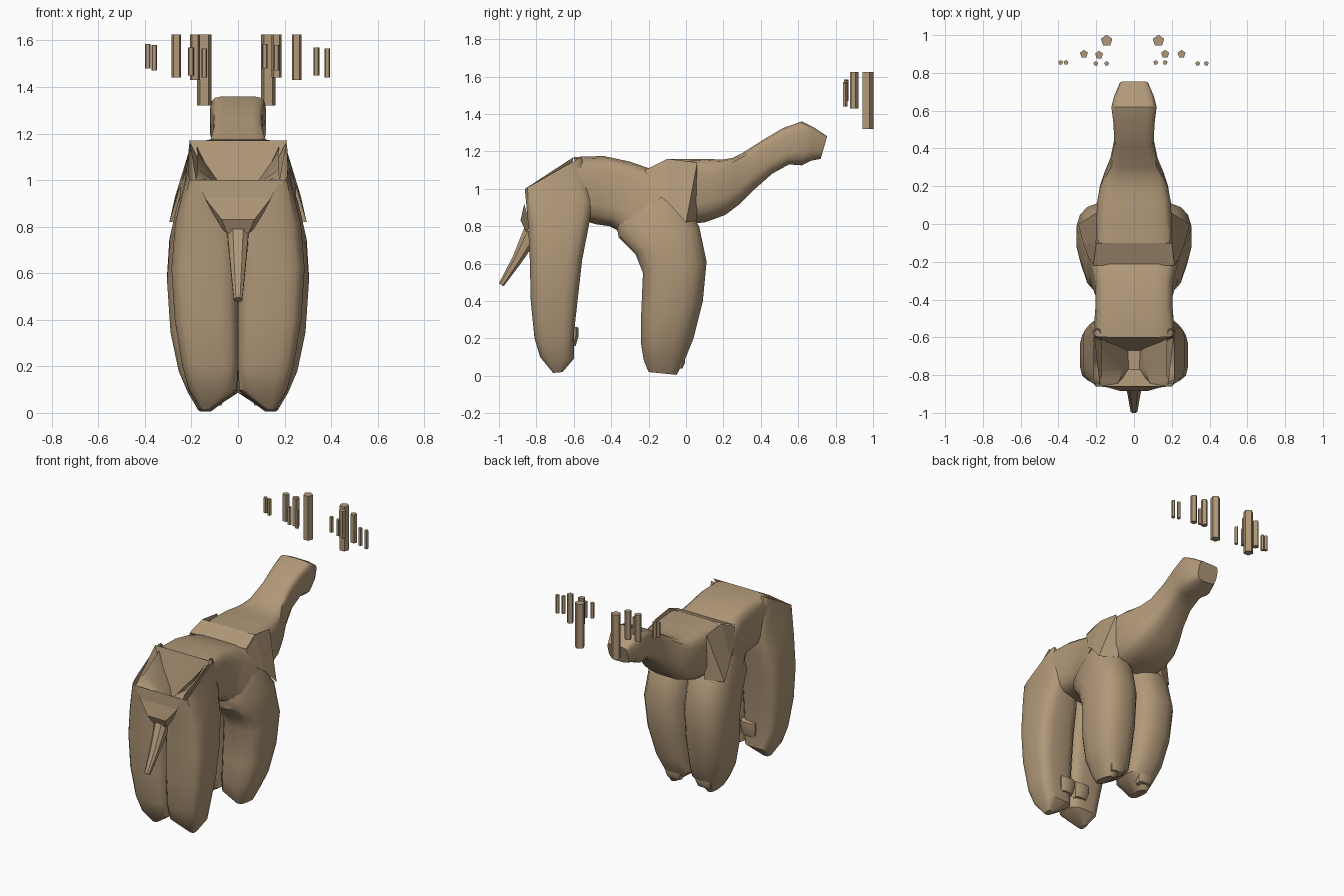
import bpy, bmesh, math

brown = bpy.data.materials.new("fur_brown")
brown.diffuse_color = (0.44, 0.315, 0.19, 1)


def finish(name, bm, angle=35):
    bmesh.ops.recalc_face_normals(bm, faces=bm.faces)
    me = bpy.data.meshes.new(name)
    bm.to_mesh(me)
    bm.free()
    me.materials.append(brown)
    ob = bpy.data.objects.new(name, me)
    bpy.context.collection.objects.link(ob)
    bpy.ops.object.select_all(action='DESELECT')
    ob.select_set(True)
    bpy.context.view_layer.objects.active = ob
    if angle:
        bpy.ops.object.shade_smooth_by_angle(angle=math.radians(angle))
    return ob


def loft(name, rings, sides=16, low=0.65, high=0.65, mirror=1, caps=(True, True), angle=35):
    """Skin rings given as (y0, z0, y1, z1, x0, x1): a side-view chord and an x range.
    low and high set how boxy the ring is near each end of the chord."""
    bm = bmesh.new()
    loops = []
    for y0, z0, y1, z1, x0, x1 in rings:
        loop = []
        for i in range(sides):
            a = 2 * math.pi * (i + 0.5) / sides
            c, s = math.cos(a), math.sin(a)
            p = high if s > 0 else low
            norm = math.cos(math.pi / sides) ** p
            c = math.copysign(abs(c) ** p, c) / norm
            s = math.copysign(abs(s) ** p, s) / norm
            t = 0.5 + 0.5 * s
            x = (x0 + x1) / 2 + (x1 - x0) / 2 * c
            loop.append(bm.verts.new((x * mirror, y0 + (y1 - y0) * t, z0 + (z1 - z0) * t)))
        loops.append(loop)
    for a, b in zip(loops, loops[1:]):
        for i in range(sides):
            j = (i + 1) % sides
            bm.faces.new((a[i], a[j], b[j], b[i]))
    if caps[0]:
        bm.faces.new(loops[0])
    if caps[1]:
        bm.faces.new(loops[-1])
    return finish(name, bm, angle)


def mesh(name, verts, faces, angle=0):
    bm = bmesh.new()
    vs = [bm.verts.new(v) for v in verts]
    for f in faces:
        bm.faces.new([vs[i] for i in f])
    return finish(name, bm, angle)


# Barrel of the body, bending down at the shoulders
loft("torso", [
    (-0.55, 0.83, -0.60, 1.17, -0.215, 0.215),
    (-0.48, 0.81, -0.44, 1.175, -0.205, 0.205),
    (-0.41, 0.80, -0.30, 1.145, -0.205, 0.205),
    (-0.37, 0.78, -0.20, 1.11, -0.225, 0.225),
    (-0.33, 0.72, -0.06, 1.04, -0.25, 0.25)], low=0.55, high=0.35, caps=(False, True))

# Neck and head in one smooth sweep
loft("neck_and_head", [
    (-0.10, 0.93, -0.10, 1.16, -0.20, 0.20),
    (-0.01, 0.81, 0.03, 1.16, -0.20, 0.20),
    (0.10, 0.82, 0.12, 1.16, -0.195, 0.195),
    (0.21, 0.86, 0.19, 1.155, -0.18, 0.18),
    (0.29, 0.92, 0.25, 1.165, -0.155, 0.155),
    (0.37, 1.00, 0.30, 1.19, -0.125, 0.125),
    (0.46, 1.08, 0.41, 1.26, -0.105, 0.105),
    (0.55, 1.13, 0.52, 1.325, -0.108, 0.108),
    (0.62, 1.125, 0.62, 1.36, -0.12, 0.12),
    (0.67, 1.15, 0.68, 1.33, -0.105, 0.105),
    (0.72, 1.16, 0.755, 1.28, -0.075, 0.075)], low=0.6, high=0.35)

# Ramp between back and neck
mesh("withers", [(-0.215, -0.22, 1.11), (0.215, -0.22, 1.11), (0.2, -0.1, 1.16),
                 (-0.2, -0.1, 1.16)], [(0, 1, 2, 3)])

front_leg = [
    (-0.37, 0.80, -0.16, 1.08, 0.0, 0.215),
    (-0.36, 0.74, -0.06, 0.99, 0.0, 0.26),
    (-0.27, 0.65, 0.07, 0.80, 0.0, 0.295),
    (-0.23, 0.55, 0.11, 0.61, 0.0, 0.305),
    (-0.24, 0.32, 0.09, 0.40, 0.0, 0.29),
    (-0.24, 0.17, 0.04, 0.20, 0.0, 0.255),
    (-0.225, 0.08, 0.0, 0.10, 0.0, 0.215),
    (-0.20, 0.02, -0.05, 0.005, 0.11, 0.17)]
# Upper two rings flare the thigh up into the hip and the sunken rump
hind_leg = [
    (-0.86, 1.00, -0.56, 1.17, 0.175, 0.212),
    (-0.86, 0.98, -0.50, 0.93, 0.065, 0.235),
    (-0.845, 0.82, -0.52, 0.80, 0.0, 0.27),
    (-0.835, 0.62, -0.555, 0.62, 0.0, 0.286),
    (-0.83, 0.40, -0.58, 0.40, 0.0, 0.272),
    (-0.81, 0.20, -0.60, 0.22, 0.0, 0.24),
    (-0.78, 0.10, -0.60, 0.09, 0.005, 0.21),
    (-0.71, 0.015, -0.66, 0.02, 0.12, 0.16)]
for side, m in (("right", 1), ("left", -1)):
    loft("front_leg_" + side, front_leg, mirror=m, low=0.65, high=0.8)
    loft("hind_leg_" + side, hind_leg, mirror=m, low=0.5, high=0.5, caps=(False, True))
    # Flared base of the neck overlapping the shoulder
    mesh("collar_" + side, [(m * x, y, z) for x, y, z in (
        (0.20, -0.10, 1.16), (0.198, 0.06, 1.14), (0.295, 0.0, 0.82), (0.27, -0.10, 0.93),
        (0.18, 0.06, 0.83), (0.215, -0.22, 1.10), (0.245, -0.17, 0.98))],
        [(0, 1, 2, 3), (1, 4, 2), (0, 3, 6, 5)])
    # Small spurs above the feet
    for part, y, z, x, h in (("hind", -0.60, 0.15, 0.005, 0.12), ("front", -0.03, 0.03, 0.06, 0.08)):
        loft(part + "_spur_" + side, [
            (y - 0.04, z, y + 0.01, z + 0.01, x + 0.01, x + 0.10),
            (y - 0.04, z + h * 0.5, y + 0.025, z + h * 0.5, x, x + 0.11),
            (y - 0.03, z + h, y + 0.025, z + h * 0.9, x, x + 0.11)], sides=8, mirror=m)

# Sunken funnel at the open rump
rim = [(-0.21, -0.60, 1.17), (0.21, -0.60, 1.17), (0.18, -0.86, 1.0), (-0.18, -0.86, 1.0)]
low = [(-0.065, -0.67, 0.88), (0.065, -0.67, 0.88), (0.065, -0.77, 0.88), (-0.065, -0.77, 0.88)]
mesh("rump_hollow", rim + low,
     [(i, (i + 1) % 4, (i + 1) % 4 + 4, i + 4) for i in range(4)] + [(4, 5, 6, 7)])

# Rear wall, tapering into the tail root
mesh("tail_root", [(-0.18, -0.86, 1.0), (0.18, -0.86, 1.0), (0.14, -0.865, 0.92),
                   (0.07, -0.885, 0.83), (0.045, -0.855, 0.77), (-0.045, -0.855, 0.77),
                   (-0.07, -0.885, 0.83), (-0.14, -0.865, 0.92),
                   (0.08, -0.83, 0.80), (-0.08, -0.83, 0.80)],
     [(0, 1, 2, 7), (7, 2, 3, 6), (6, 3, 4, 5), (2, 8, 3), (3, 8, 4), (7, 6, 9), (6, 5, 9)])
loft("tail", [(-0.865, 0.79, -0.79, 0.735, -0.045, 0.045),
              (-0.925, 0.64, -0.88, 0.605, -0.032, 0.032),
              (-1.0, 0.495, -0.975, 0.478, -0.018, 0.018)], sides=8, low=0.8, high=0.8)

# Floating five-sided antler rods: x, y, radius, bottom, top
rods = [(-0.145, 0.97, 0.032, 1.32, 1.625), (0.13, 0.97, 0.032, 1.32, 1.625),
        (-0.265, 0.90, 0.022, 1.44, 1.625), (0.252, 0.90, 0.022, 1.43, 1.625),
        (-0.185, 0.895, 0.022, 1.43, 1.625), (0.165, 0.90, 0.022, 1.44, 1.625),
        (-0.388, 0.855, 0.013, 1.48, 1.585), (-0.36, 0.855, 0.013, 1.47, 1.58),
        (-0.202, 0.85, 0.013, 1.45, 1.57), (-0.145, 0.85, 0.013, 1.44, 1.565),
        (0.115, 0.855, 0.013, 1.48, 1.585), (0.165, 0.855, 0.013, 1.47, 1.58),
        (0.337, 0.85, 0.013, 1.45, 1.57), (0.383, 0.85, 0.013, 1.44, 1.565)]
for n, (x, y, r, z0, z1) in enumerate(rods, 1):
    bm = bmesh.new()
    bmesh.ops.create_cone(bm, cap_ends=True, segments=5, radius1=r, radius2=r, depth=z1 - z0)
    bmesh.ops.translate(bm, verts=bm.verts, vec=(x, y, (z0 + z1) / 2))
    finish("antler_rod_%d" % n, bm, 0)
